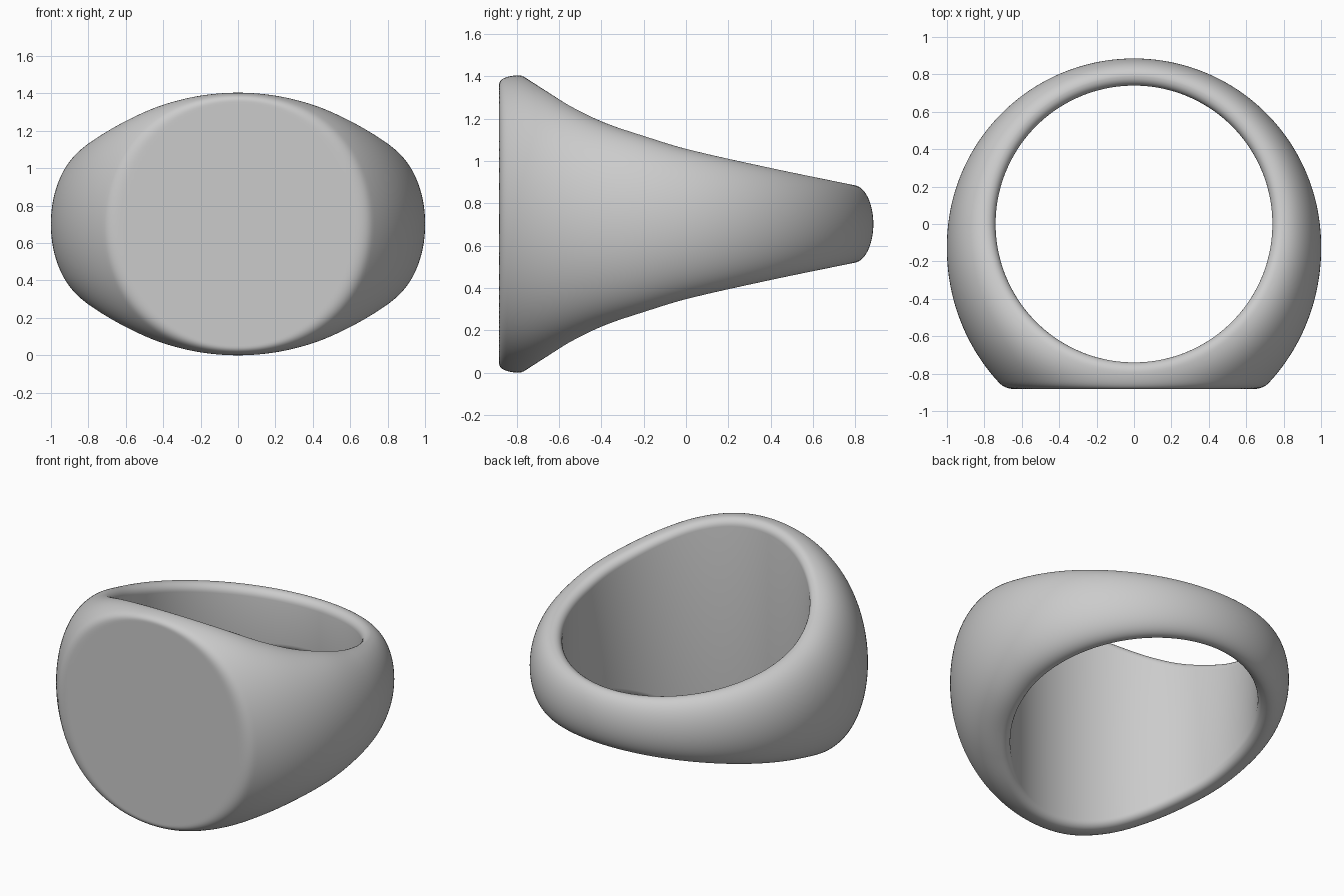
import bpy, bmesh
from math import sin, cos, pi, sqrt

if "Cube" in bpy.data.objects:
    bpy.data.objects.remove(bpy.data.objects["Cube"])

N_AROUND, N_DOME, N_FILLET = 360, 90, 6
HOLE, FILLET, FACE_Y, MID_Z = 0.74, 0.05, 0.883, 0.702
RIM = HOLE + FILLET

# half height of the band against depth (y / rim radius), front to back
KEYS = [(-1, .702), (-.87, .638), (-.7, .557), (-.5, .482), (-.25, .415),
        (0, .355), (.5, .265), (1, .183)]


def half_height(u):
    """Smooth Hermite interpolation through KEYS."""
    n = len(KEYS)

    def slope(i):
        a, b = KEYS[max(i - 1, 0)], KEYS[min(i + 1, n - 1)]
        return (b[1] - a[1]) / (b[0] - a[0])
    i = 0
    while i < n - 2 and u > KEYS[i + 1][0]:
        i += 1
    (x0, y0), (x1, y1) = KEYS[i], KEYS[i + 1]
    d = x1 - x0
    t = (u - x0) / d
    return ((2*t**3 - 3*t**2 + 1) * y0 + (t**3 - 2*t**2 + t) * d * slope(i)
            + (3*t**2 - 2*t**3) * y1 + (t**3 - t**2) * d * slope(i + 1))


def outer_radius(c):
    """Offset unit circle seen from the hole centre, fuller at the front."""
    off = 0.115
    return off * c + sqrt(1 - off * off * (1 - c * c)) + 0.05 * max(c, 0) ** 2


def soft_min(a, b, k=0.04):
    h = max(k - abs(a - b), 0) / k
    return min(a, b) - h * h * k / 4


def section(theta):
    """Closed (radius, z) cross-section; theta = 0 is the front."""
    c = cos(theta)
    h, big = half_height(-c), outer_radius(c)
    fil = [(RIM - FILLET * cos(a), h - FILLET + FILLET * sin(a))
           for a in (pi / 2 * i / N_FILLET for i in range(N_FILLET))]
    pts = list(fil)
    for i in range(N_DOME + 1):
        p = pi * i / N_DOME
        r = RIM + (big - RIM) * sin(p)
        if c > 0.3:                       # flat signet face
            r = soft_min(r, FACE_Y / c)
        pts.append((r, h * cos(p)))
    pts += [(r, -z) for r, z in reversed(fil)]
    return pts


# sweep the changing section round the finger hole
bm = bmesh.new()
rings = []
for j in range(N_AROUND):
    th = 2 * pi * j / N_AROUND
    rings.append([bm.verts.new((r * sin(th), -r * cos(th), MID_Z + z))
                  for r, z in section(th)])
for j in range(N_AROUND):
    a, b = rings[j], rings[(j + 1) % N_AROUND]
    for i in range(len(a)):
        k = (i + 1) % len(a)
        bm.faces.new((a[i], a[k], b[k], b[i])).smooth = True
bmesh.ops.recalc_face_normals(bm, faces=bm.faces)

mesh = bpy.data.meshes.new("signet_ring")
bm.to_mesh(mesh)
bm.free()
ring = bpy.data.objects.new("signet_ring", mesh)
bpy.context.collection.objects.link(ring)
